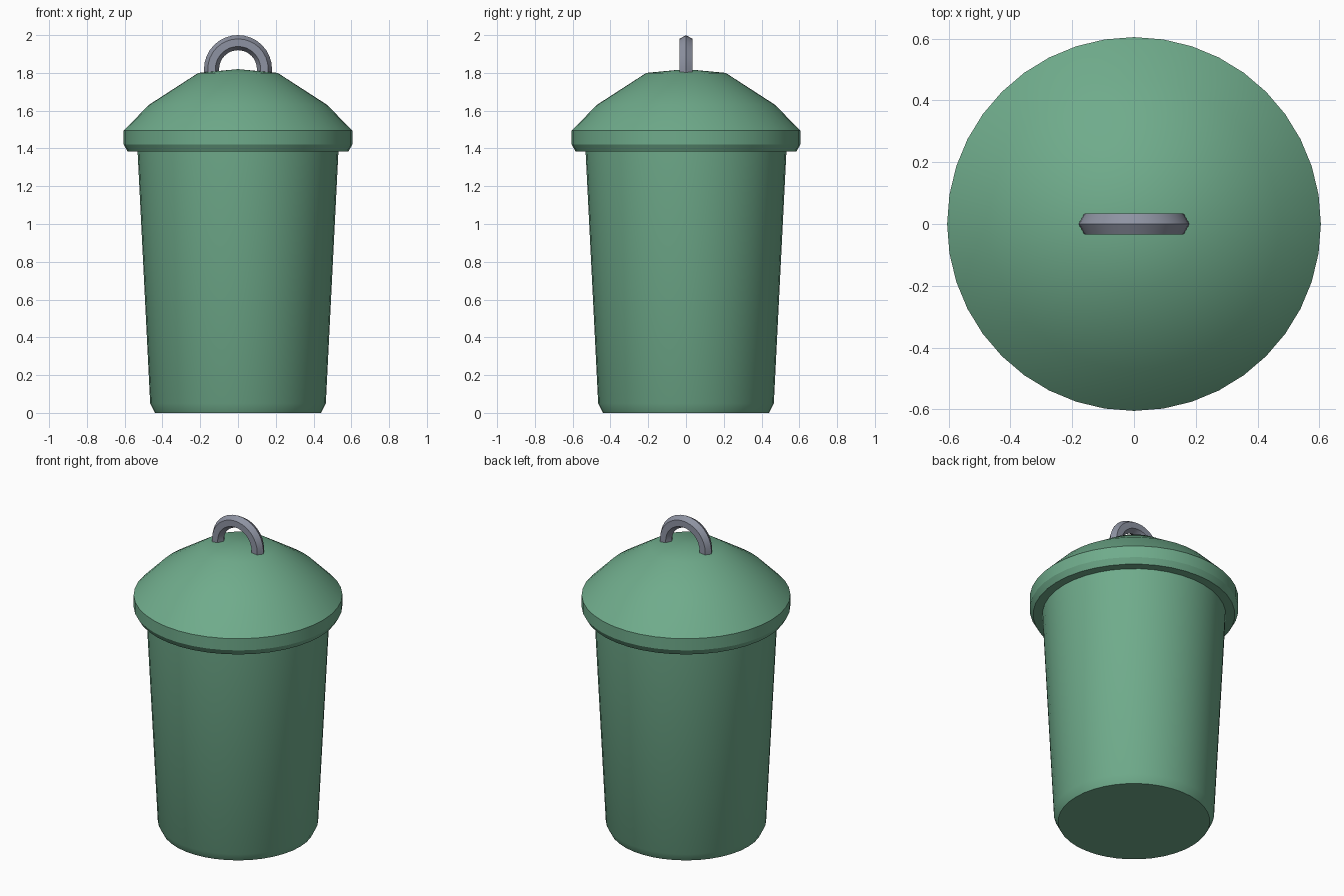
import bpy, bmesh, math

if "Cube" in bpy.data.objects:
    bpy.data.objects.remove(bpy.data.objects["Cube"])

SEG = 40


def material(name, rgb):
    m = bpy.data.materials.new(name)
    m.diffuse_color = (*rgb, 1)
    m.use_nodes = True
    m.node_tree.nodes["Principled BSDF"].inputs["Base Color"].default_value = m.diffuse_color
    return m


def finish(name, bm, mat, angle):
    bmesh.ops.recalc_face_normals(bm, faces=bm.faces)
    mesh = bpy.data.meshes.new(name)
    bm.to_mesh(mesh)
    bm.free()
    mesh.materials.append(mat)
    ob = bpy.data.objects.new(name, mesh)
    bpy.context.collection.objects.link(ob)
    bpy.ops.object.select_all(action='DESELECT')
    ob.select_set(True)
    bpy.context.view_layer.objects.active = ob
    bpy.ops.object.shade_smooth_by_angle(angle=math.radians(angle))
    return ob


def lathe(name, profile, mat, angle):
    """Revolve an (r, z) profile around the z axis."""
    bm = bmesh.new()
    vs = [bm.verts.new((r, 0, z)) for r, z in profile]
    es = [bm.edges.new(p) for p in zip(vs, vs[1:])]
    bmesh.ops.spin(bm, geom=vs + es, cent=(0, 0, 0), axis=(0, 0, 1),
                   angle=math.tau, steps=SEG)
    bmesh.ops.remove_doubles(bm, verts=bm.verts, dist=1e-4)
    return finish(name, bm, mat, angle)


green = material("green paint", (0.16, 0.41, 0.26))
grey = material("grey metal", (0.27, 0.29, 0.36))

# Tapered bin body with a small bottom chamfer
lathe("bin_body", [(0, 0), (0.44, 0), (0.465, 0.05), (0.532, 1.39)], green, 29)

# Stepped dome lid with overhanging rim
lathe("lid", [(0, 1.385), (0.585, 1.385), (0.605, 1.42), (0.605, 1.495),
              (0.47, 1.632), (0.21, 1.80), (0, 1.82)], green, 29)

# Arched handle: hexagonal section swept over a half circle with short legs
bm = bmesh.new()
path = [(0, -0.022)] + [(math.pi * i / 16, 0) for i in range(17)] + [(math.pi, -0.022)]
rings = []
for a, dz in path:
    ring = []
    for k in range(6):
        t = math.tau * k / 6
        r = 0.14 + 0.04 * math.cos(t)
        ring.append(bm.verts.new((r * math.cos(a), 0.04 * math.sin(t),
                                  1.82 + r * math.sin(a) + dz)))
    rings.append(ring)
for p, q in zip(rings, rings[1:]):
    for k in range(6):
        bm.faces.new((p[k], p[(k + 1) % 6], q[(k + 1) % 6], q[k]))
bm.faces.new(rings[0])
bm.faces.new(rings[-1])
finish("lid_handle", bm, grey, 35)
